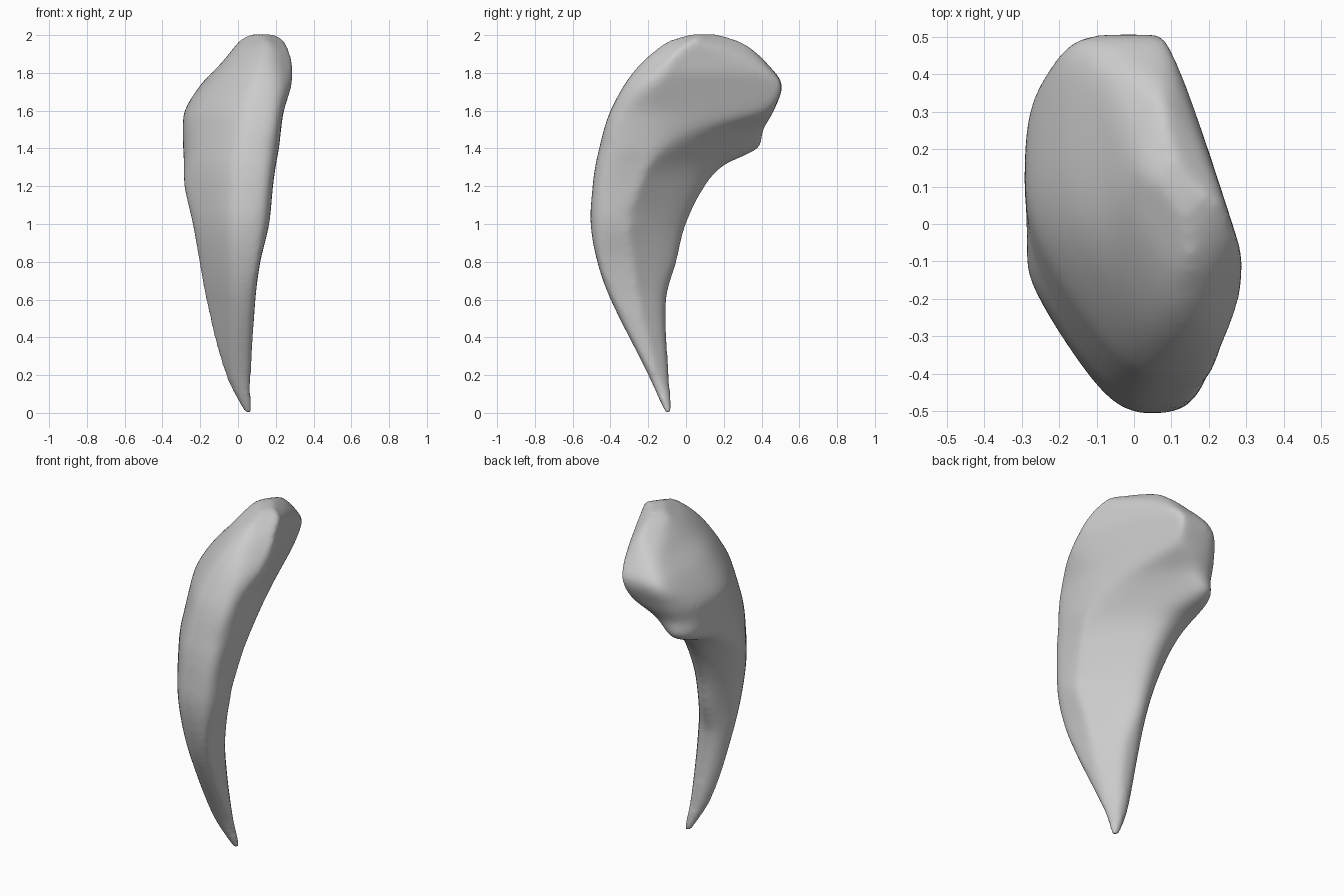
import bpy, bmesh, math
from mathutils import Vector

if "Cube" in bpy.data.objects:
    bpy.data.objects.remove(bpy.data.objects["Cube"])

# Nine directions around the claw in which its outline is measured
DIRS = [Vector((math.cos(math.radians(a)), math.sin(math.radians(a))))
        for a in (0, 18, 35, 90, 145, 180, 215, 270, 325)]
N = len(DIRS)

# Each level: height, then the reach of the outline along each direction but the second
LEVELS = [
    (0.00, .072, .012, -.070, -.075, -.034, .032, .113, .121),
    (0.20, .070, -.03, -.09, -.025, .075, .14, .20, .16),
    (0.60, .092, -.07, -.105, .04, .17, .26, .40, .285),
    (0.80, .118, -.065, -.05, .075, .205, .305, .47, .35),
    (1.00, .165, -.04, .00, .125, .240, .33, .505, .39),
    (1.20, .185, .01, .10, .20, .285, .325, .495, .40),
    (1.31, .20, .05, .20, .28, .287, .315, .48, .40),
    (1.40, .217, .105, .38, .40, .29, .295, .46, .395),
    (1.50, .228, .185, .41, .405, .292, .27, .435, .395),
    (1.60, .243, .295, .465, .42, .282, .24, .40, .385),
    (1.74, .285, .355, .507, .405, .195, .16, .325, .355),
    (1.85, .292, .32, .43, .28, .09, .075, .24, .295),
    (1.93, .275, .27, .35, .16, .025, -.005, .15, .235),
    (1.98, .245, .22, .29, .08, -.02, -.08, .08, .165),
    (2.005, .205, .19, .22, .01, -.07, -.12, .01, .10),
]


def slope(k):
    a, b = LEVELS[max(k - 1, 0)], LEVELS[min(k + 1, len(LEVELS) - 1)]
    return [(q - p) / (b[0] - a[0]) for p, q in zip(a, b)]


def blend(k, t):
    """Smooth interpolation between level k and the next one."""
    a, b, sa, sb = LEVELS[k], LEVELS[k + 1], slope(k), slope(k + 1)
    d = b[0] - a[0]
    row = [(2*t**3 - 3*t*t + 1) * p + (t**3 - 2*t*t + t) * d * m
           + (3*t*t - 2*t**3) * q + (t**3 - t*t) * d * n
           for p, q, m, n in zip(a, b, sa, sb)]
    row[0] = a[0] + d * t
    return row


def corner(i, j, h):
    """Meeting point of two outline tangents."""
    a, b = DIRS[i % N], DIRS[j % N]
    p, q = h[i % N], h[j % N]
    det = a.x * b.y - a.y * b.x
    return Vector(((p * b.y - q * a.y) / det, (a.x * q - b.x * p) / det))


def section(row):
    """Rounded polygon touching all the tangents."""
    z, h = row[0], list(row[1:])
    h.insert(1, min(max(.20 + .25 * (z - 1.6), .06), .25))  # flat inner wall of the head
    for i in [1, 0] + list(range(2, N)):
        h[i] = min(h[i], DIRS[i].dot(corner(i - 1, i + 1, h)))
    pts = [corner(i, i + 1, h) for i in range(N)]
    for cut in (.22, .25, .25):
        pts = [v for i in range(len(pts))
               for v in (pts[i - 1].lerp(pts[i], cut), pts[i - 1].lerp(pts[i], 1 - cut))]
    return [(p.x, p.y, z) for p in pts]


# Curved claw: skin the stacked sections
rows = [blend(k, s / 8) for k in range(len(LEVELS) - 1) for s in range(8)] + [LEVELS[-1]]
bm = bmesh.new()
rings = [[bm.verts.new(p) for p in section(r)] for r in rows]
for lo, hi in zip(rings, rings[1:]):
    n = len(lo)
    for i in range(n):
        bm.faces.new((lo[i], lo[(i + 1) % n], hi[(i + 1) % n], hi[i]))
bm.faces.new(rings[0][::-1])
bm.faces.new(rings[-1])
bmesh.ops.recalc_face_normals(bm, faces=bm.faces)
mesh = bpy.data.meshes.new("claw")
bm.to_mesh(mesh)
bm.free()
mesh.shade_smooth()
claw = bpy.data.objects.new("claw", mesh)
bpy.context.collection.objects.link(claw)

# Even out the surface and round off the crest and tip
remesh = claw.modifiers.new("even_surface", 'REMESH')
remesh.mode = 'VOXEL'
remesh.voxel_size = 0.014
remesh.use_smooth_shade = True
smooth = claw.modifiers.new("soften", 'SMOOTH')
smooth.factor = 0.5
smooth.iterations = 20
